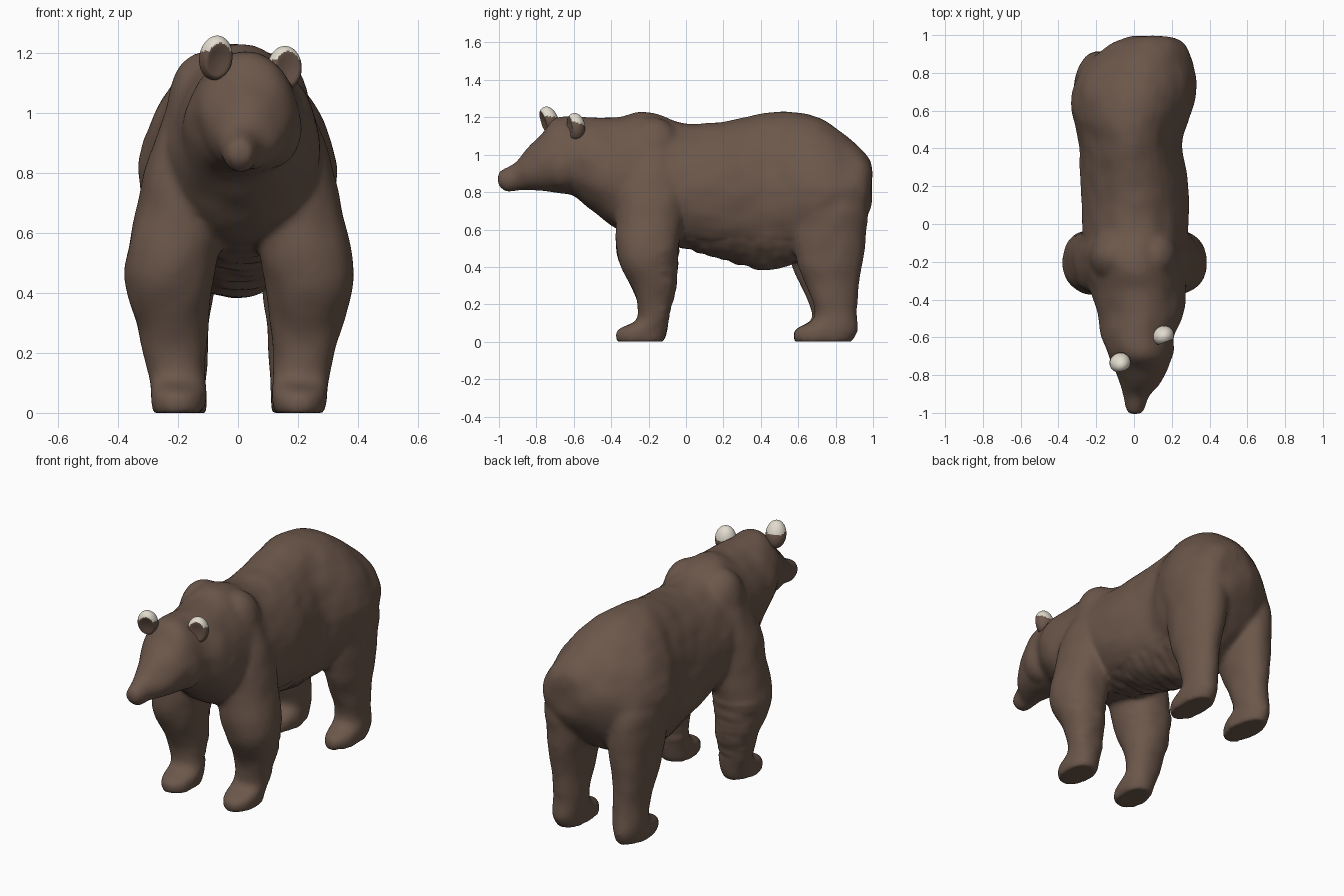
import bpy, bmesh, math
from mathutils import Vector, Matrix, noise

cube = bpy.data.objects.get("Cube")
if cube:
    bpy.data.objects.remove(cube, do_unlink=True)


def make_material(name, color):
    mat = bpy.data.materials.new(name)
    mat.use_nodes = True
    mat.diffuse_color = (*color, 1)
    mat.node_tree.nodes["Principled BSDF"].inputs["Base Color"].default_value = (*color, 1)
    return mat


brown = make_material("brown fur", (0.15, 0.096, 0.07))
cream = make_material("cream ear fur", (0.76, 0.71, 0.62))


def spline(sections, steps=4):
    """Resample a list of sections with a smooth curve through them."""
    result = []
    for i in range(len(sections) - 1):
        a, b, c, d = [sections[min(max(i + k, 0), len(sections) - 1)] for k in (-1, 0, 1, 2)]
        for s in range(steps):
            t = s / steps
            result.append([q + t / 2 * (r - p + t * (2 * p - 5 * q + 4 * r - w + t * (3 * (q - r) + w - p)))
                           for p, q, r, w in zip(a, b, c, d)])
    result.append(list(sections[-1]))
    return result


def loft(bm, sections, place, power=2.1, taper=0.0, sides=32):
    """Skin rounded sections given as (position, low u, high u, low v, high v)."""
    rings = []
    for pos, u0, u1, v0, v1 in spline(sections):
        ring = []
        for k in range(sides):
            angle = math.tau * k / sides
            c, s = math.cos(angle), math.sin(angle)
            v = math.copysign(abs(s) ** (2 / power), s)
            u = math.copysign(abs(c) ** (2 / power), c) * (1 - taper * max(v, 0))
            ring.append(bm.verts.new(place(pos, (u0 + u1 + u * (u1 - u0)) / 2,
                                           (v0 + v1 + v * (v1 - v0)) / 2)))
        rings.append(ring)
    for a, b in zip(rings, rings[1:]):
        for k in range(sides):
            n = (k + 1) % sides
            bm.faces.new((a[k], a[n], b[n], b[k]))
    bm.faces.new(rings[0][::-1])
    bm.faces.new(rings[-1])


def blob(bm, centre, size):
    matrix = Matrix.Translation(centre) @ Matrix.Diagonal((*size, 1))
    bmesh.ops.create_uvsphere(bm, u_segments=24, v_segments=16, radius=1, matrix=matrix)


# Trunk, neck and head: y, left and right edge, bottom, top
trunk = [
    (.99, -.02, .2, .73, .95), (.95, -.12, .27, .65, 1.01), (.85, -.25, .31, .53, 1.10),
    (.72, -.32, .33, .45, 1.19), (.58, -.325, .3, .42, 1.225), (.43, -.29, .255, .385, 1.222),
    (.2, -.28, .285, .44, 1.175), (0, -.27, .285, .5, 1.165), (-.2, -.26, .27, .55, 1.228),
    (-.35, -.23, .275, .59, 1.20), (-.48, -.19, .26, .69, 1.195), (-.6, -.17, .21, .78, 1.2),
    (-.7, -.13, .2, .8, 1.19), (-.78, -.1, .175, .81, 1.1), (-.85, -.07, .13, .81, 1.03),
    (-.91, -.055, .08, .81, .96), (-.96, -.045, .062, .805, .93), (-1.005, -.035, .045, .835, .905),
]

# Legs: z, inner and outer edge, front, back
front_leg = [
    (1.08, .02, .21, -.28, -.06), (.85, .04, .3, -.36, -.01), (.65, .05, .345, -.37, -.02),
    (.5, .075, .378, -.37, -.04), (.4, .095, .37, -.345, -.045), (.28, .11, .338, -.28, -.055),
    (.18, .115, .31, -.255, -.08), (.11, .115, .295, -.265, -.095), (.06, .113, .292, -.365, -.1),
    (0, .118, .286, -.37, -.12),
]
hind_leg = [
    (.95, .04, .25, .6, .9), (.75, .045, .315, .56, .965), (.55, .06, .305, .57, .96),
    (.4, .085, .295, .605, .935), (.28, .1, .28, .65, .92), (.18, .105, .275, .685, .91),
    (.11, .11, .275, .675, .915), (.06, .11, .28, .585, .915), (0, .11, .275, .58, .885),
]

bm = bmesh.new()
loft(bm, trunk, lambda y, x, z: (x, y, z), taper=.18)
for side in (-1, 1):
    loft(bm, front_leg, lambda z, x, y: (side * x + .004, y, z), power=2.2)
    # The right thigh sits a little further forward
    loft(bm, hind_leg, lambda z, x, y: (side * x, y - (.085 * z if side < 0 else 0), z))
    # Shoulder blades and cheeks
    blob(bm, (side * .11, -.17, 1.0), (.125, .15, .2))
    blob(bm, (.03 + side * .09, -.62 - side * .04, .94), (.09, .11, .12))
# Tail stub and nose pad
blob(bm, (.1, .96, .9), (.045, .035, .09))
blob(bm, (.005, -.965, .88), (.045, .04, .036))
bmesh.ops.recalc_face_normals(bm, faces=bm.faces)
mesh = bpy.data.meshes.new("body")
bm.to_mesh(mesh)
bm.free()
body = bpy.data.objects.new("body", mesh)
bpy.context.collection.objects.link(body)

# Fuse the parts into one soft skin
remesh = body.modifiers.new("fuse", 'REMESH')
remesh.mode = 'VOXEL'
remesh.voxel_size = 0.014
smooth = body.modifiers.new("soften", 'SMOOTH')
smooth.factor = 0.5
smooth.iterations = 12
skin = bpy.data.meshes.new_from_object(body.evaluated_get(bpy.context.evaluated_depsgraph_get()))
body.modifiers.clear()
body.data = skin
bpy.data.meshes.remove(mesh)
skin.name = "body"
skin.materials.clear()
skin.materials.append(brown)

# Uneven fur, shaggier under the belly and behind the forelegs
normals = [v.normal.copy() for v in skin.vertices]
for v, n in zip(skin.vertices, normals):
    p = v.co.copy()
    amount = .006 * noise.noise(p * 9) + .003
    if -.1 < p.y < .62 and p.z < .55 and n.z < 0:
        amount += .01 * noise.noise(Vector((p.x * 12, p.y * 20, p.z * 12))) * -n.z
    if p.y < 0 and .12 < p.z < .5 and n.y > .3:
        amount += .006 * noise.noise(Vector((p.x * 8, p.y * 8, p.z * 30)))
    v.co = p + n * amount
    v.co.z = max(v.co.z, 0)
for poly in skin.polygons:
    poly.use_smooth = True


def make_ear(name, centre, size, lean):
    """Rounded, slightly cupped ear, pale over its crown and brown inside."""
    ear_bm = bmesh.new()
    bmesh.ops.create_uvsphere(ear_bm, u_segments=40, v_segments=28, radius=1)
    for face in ear_bm.faces:
        p = face.calc_center_median()
        in_cup = p.y < -.2 and p.x ** 2 + (p.z - .05) ** 2 < .6
        face.material_index = 1 if p.z + .3 * p.y > .28 and not in_cup else 0
        face.smooth = True
    for v in ear_bm.verts:
        r = v.co.x ** 2 + (v.co.z - .05) ** 2
        if v.co.y < 0 and r < .6:
            v.co.y += .5 * (1 - r / .6)
    ear_mesh = bpy.data.meshes.new(name)
    ear_bm.to_mesh(ear_mesh)
    ear_bm.free()
    ear_mesh.materials.append(brown)
    ear_mesh.materials.append(cream)
    ear = bpy.data.objects.new(name, ear_mesh)
    ear.location = centre
    ear.scale = size
    ear.rotation_euler = (math.radians(lean), 0, math.radians(20))
    bpy.context.collection.objects.link(ear)


make_ear("right_ear", (-.074, -.733, 1.183), (.056, .05, .077), 20)
make_ear("left_ear", (.155, -.592, 1.148), (.058, .052, .075), 6)
